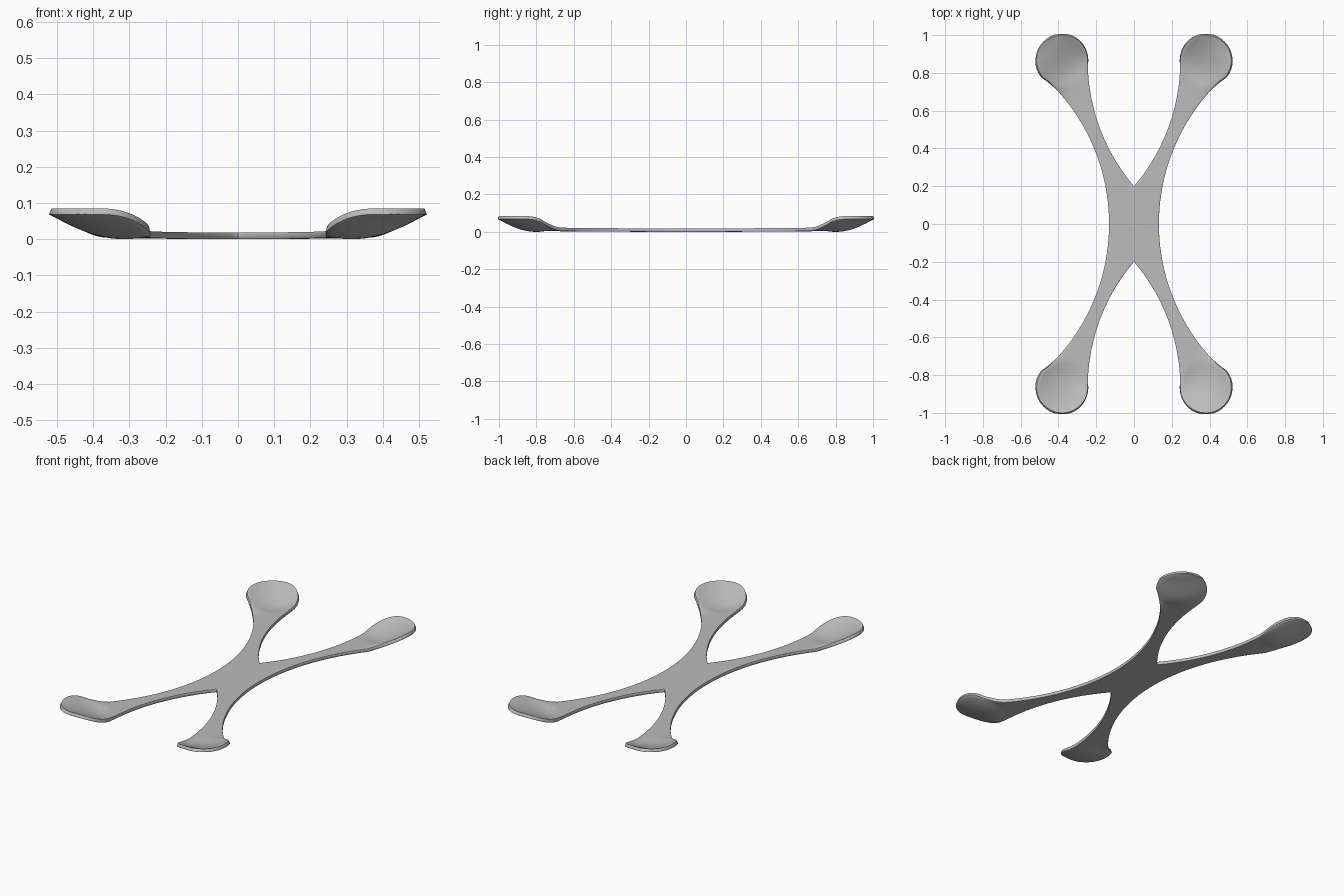
import bpy, bmesh, math

if "Cube" in bpy.data.objects:
    bpy.data.objects.remove(bpy.data.objects["Cube"])

THICK = 0.018
TIP_X, TIP_Y, TIP_R = 0.38, 0.865, 0.135   # round pad at the end of an arm
ACROSS = 14

# Single satin grey
grey = bpy.data.materials.new("grey")
grey.use_nodes = True
colour = (0.5, 0.5, 0.5, 1)
grey.diffuse_color = colour
grey.node_tree.nodes["Principled BSDF"].inputs["Base Color"].default_value = colour


def smooth(a, b, v):
    t = min(max((v - a) / (b - a), 0), 1)
    return t * t * (3 - 2 * t)


def outer_edge(y):
    r = 1.05
    return 0.132 + r - math.sqrt(r * r - y * y), y


def inner_edge(y):
    r = 1.025
    return max(0, 0.245 - r + math.sqrt(r * r - (TIP_Y - y) ** 2)), y


def pad_edge(deg):
    a = math.radians(deg)
    return TIP_X + TIP_R * math.cos(a), TIP_Y + TIP_R * math.sin(a)


def height(x, y):
    """Flat middle, raised pad rim, and a shallow dish inside each pad."""
    u = x + y
    z = THICK + 0.004 * min(u, 1) ** 2 + 0.063 * smooth(1.02, 1.38, u)
    d = math.hypot(x - TIP_X, y - TIP_Y) / TIP_R
    return z - 0.028 * max(0, 1 - d * d)


# Pairs of matching points on the inner and outer edge of one arm
rows = []
for i in range(6):
    t = i / 6
    rows.append(((0, 0.2 * t), outer_edge(0.12 * t)))
for i in range(30):
    t = i / 30
    rows.append((inner_edge(0.2 + (TIP_Y - 0.2) * t), outer_edge(0.12 + 0.655 * t)))
for i in range(25):
    t = i / 24
    rows.append((pad_edge(180 - 111 * t), pad_edge(-42 + 111 * t)))

# One quarter of the top surface
bm = bmesh.new()
grid = []
for (ax, ay), (bx, by) in rows:
    line = []
    for j in range(ACROSS + 1):
        s = j / ACROSS
        x, y = ax + (bx - ax) * s, ay + (by - ay) * s
        line.append(bm.verts.new((x, y, height(x, y))))
    grid.append(line)
for low, high in zip(grid, grid[1:]):
    for j in range(ACROSS):
        bm.faces.new((low[j], low[j + 1], high[j + 1], high[j]))
bmesh.ops.remove_doubles(bm, verts=bm.verts, dist=0.0002)
bmesh.ops.recalc_face_normals(bm, faces=bm.faces)
if sum(f.normal.z for f in bm.faces) < 0:
    bmesh.ops.reverse_faces(bm, faces=bm.faces)

mesh = bpy.data.meshes.new("four_arm_body")
bm.to_mesh(mesh)
bm.free()
mesh.materials.append(grey)
body = bpy.data.objects.new("four_arm_body", mesh)
bpy.context.collection.objects.link(body)

# Mirror to four arms, thicken downward, chamfer the rim
mirror = body.modifiers.new("mirror", 'MIRROR')
mirror.use_axis = (True, True, False)
mirror.use_clip = True
mirror.merge_threshold = 0.0005
solid = body.modifiers.new("thickness", 'SOLIDIFY')
solid.thickness = THICK
solid.offset = -1
bevel = body.modifiers.new("rim_chamfer", 'BEVEL')
bevel.width = 0.003
bevel.segments = 1
bevel.limit_method = 'ANGLE'
bevel.angle_limit = math.radians(50)

bpy.ops.object.select_all(action='DESELECT')
body.select_set(True)
bpy.context.view_layer.objects.active = body
bpy.ops.object.shade_smooth_by_angle(angle=math.radians(30))
